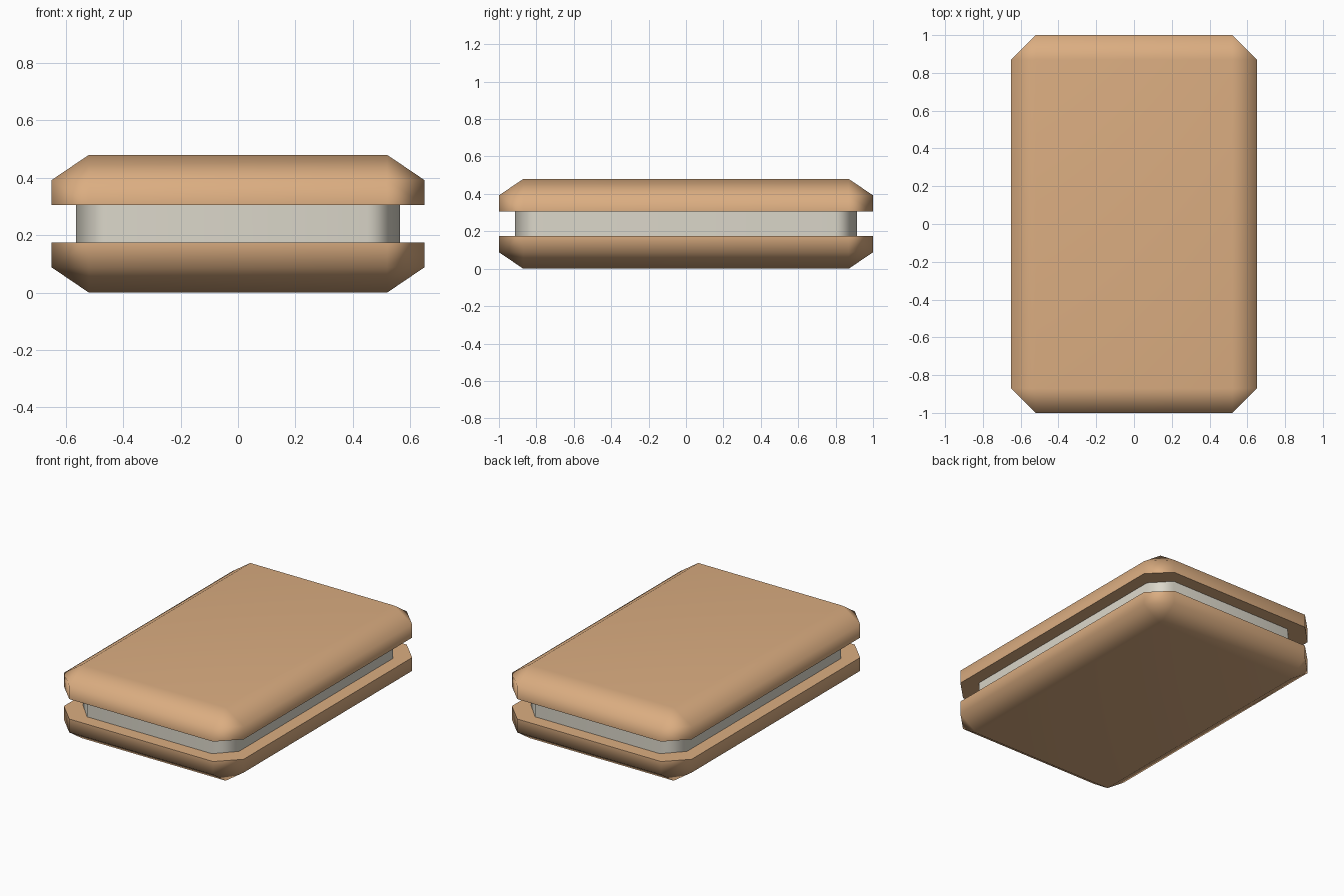
import bpy
import bmesh
from math import radians
from mathutils import Vector

old = bpy.data.objects.get("Cube")
if old:
    bpy.data.objects.remove(old, do_unlink=True)


def make_material(name, rgb):
    mat = bpy.data.materials.new(name)
    mat.use_nodes = True
    color = (*rgb, 1.0)
    mat.diffuse_color = color
    mat.node_tree.nodes["Principled BSDF"].inputs["Base Color"].default_value = color
    return mat


biscuit = make_material("biscuit tan", (0.71, 0.42, 0.22))
cream = make_material("cream filling", (0.71, 0.68, 0.59))

HALF_X, HALF_Y = 0.65, 1.0
CHAMFER = 0.13


def make_slab(name, mat, z_inner, z_outer, rim=None, scale=1.0, inset=0.0):
    """Box with chamfered corners; a rim height also chamfers the outer face."""
    bm = bmesh.new()
    bmesh.ops.create_cube(bm, size=1)
    depth = z_outer - z_inner
    # Work in a stretched height so that the even chamfer ends at the rim
    stretch = CHAMFER / rim if rim else 1.0
    height = abs(depth) * stretch
    bmesh.ops.translate(bm, verts=bm.verts, vec=(0, 0, 0.5))
    bmesh.ops.scale(bm, verts=bm.verts, vec=(2 * HALF_X, 2 * HALF_Y, height))
    edges = []
    for e in bm.edges:
        a, b = (v.co for v in e.verts)
        vertical = abs(a.z - b.z) > height / 2
        outer = min(a.z, b.z) > height / 2
        if vertical or (outer and rim):
            edges.append(e)
    bmesh.ops.bevel(bm, geom=edges, offset=CHAMFER, offset_type='OFFSET',
                    segments=1, affect='EDGES')
    # Return to true height, turned downward for the lower slab
    sx, sy = 1 - inset / HALF_X, 1 - inset / HALF_Y
    bmesh.ops.scale(bm, verts=bm.verts, vec=(sx, sy, depth / height))
    bmesh.ops.translate(bm, verts=bm.verts, vec=Vector((0, 0, z_inner)))
    bmesh.ops.recalc_face_normals(bm, faces=bm.faces)

    mesh = bpy.data.meshes.new(name)
    bm.to_mesh(mesh)
    bm.free()
    mesh.materials.append(mat)
    obj = bpy.data.objects.new(name, mesh)
    bpy.context.collection.objects.link(obj)

    # Soft outer edges, crisp inner rim
    bpy.ops.object.select_all(action='DESELECT')
    obj.select_set(True)
    bpy.context.view_layer.objects.active = obj
    bpy.ops.object.shade_smooth_by_angle(angle=radians(65))
    weighted = obj.modifiers.new("soft normals", 'WEIGHTED_NORMAL')
    weighted.keep_sharp = True
    return obj


# Two biscuits facing each other with the filling between them
make_slab("lower_biscuit", biscuit, 0.175, 0.0, rim=0.088)
make_slab("upper_biscuit", biscuit, 0.305, 0.48, rim=0.088)
make_slab("filling", cream, 0.175, 0.305, inset=0.086)
